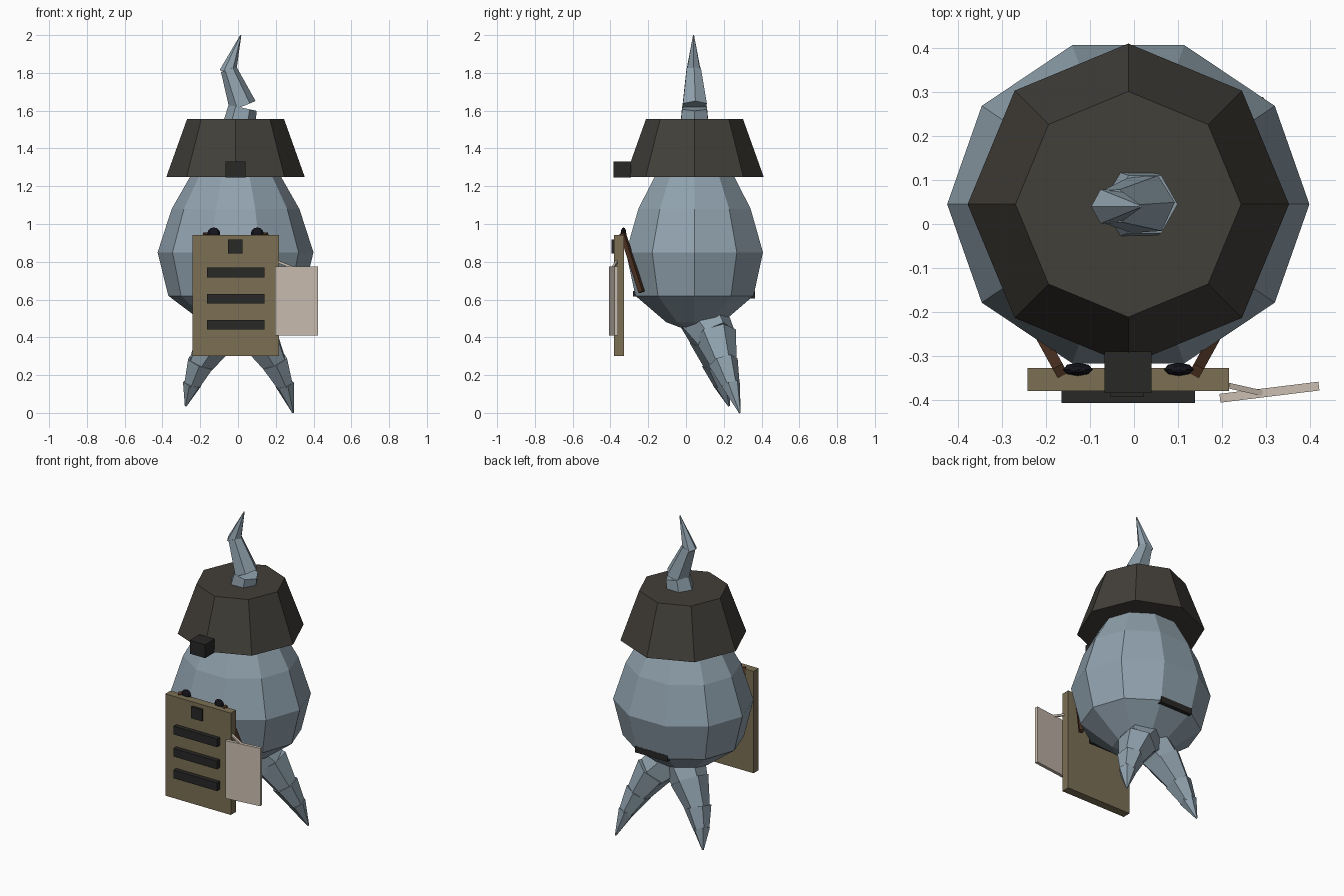
import bpy, math
from mathutils import Vector, Matrix

if "Cube" in bpy.data.objects:
    bpy.data.objects.remove(bpy.data.objects["Cube"])

CX, CY = -0.013, 0.045


def material(name, rgb):
    m = bpy.data.materials.new(name)
    m.diffuse_color = (*rgb, 1)
    m.use_nodes = True
    m.node_tree.nodes["Principled BSDF"].inputs["Base Color"].default_value = m.diffuse_color
    return m


SKIN = material("skin", (0.28, 0.36, 0.42))
HAT = material("hat", (0.055, 0.05, 0.042))
DARK = material("dark", (0.022, 0.021, 0.02))
BLACK = material("black", (0.007, 0.007, 0.012))
WOOD = material("wood", (0.2, 0.16, 0.09))
LEATHER = material("leather", (0.07, 0.03, 0.015))
PAPER = material("paper", (0.6, 0.52, 0.44))


def mesh_object(name, verts, faces, mat):
    me = bpy.data.meshes.new(name)
    me.from_pydata(verts, [], faces)
    me.materials.append(mat)
    ob = bpy.data.objects.new(name, me)
    bpy.context.collection.objects.link(ob)
    return ob


def loft(name, rings, sides, mat):
    """Stack of closed rings with capped ends; each ring is a list of points."""
    verts = [p for r in rings for p in r]
    faces = [tuple(reversed(range(sides)))]
    for k in range(len(rings) - 1):
        for i in range(sides):
            a, b = k * sides + i, k * sides + (i + 1) % sides
            faces.append((a, b, b + sides, a + sides))
    faces.append(tuple(range(len(verts) - sides, len(verts))))
    return mesh_object(name, verts, faces, mat)


def lathe(name, profile, sides, mat, squash=1.0):
    rings = []
    for r, z in profile:
        rings.append([(CX + r * math.cos(math.tau * i / sides),
                       CY + r * squash * math.sin(math.tau * i / sides), z)
                      for i in range(sides)])
    return loft(name, rings, sides, mat)


def box(name, lo, hi, mat, angle=0.0):
    c = (Vector(lo) + Vector(hi)) / 2
    h = (Vector(hi) - Vector(lo)) / 2
    v = [(sx * h.x, sy * h.y, sz * h.z) for sz in (-1, 1)
         for sx, sy in ((-1, -1), (1, -1), (1, 1), (-1, 1))]
    ob = loft(name, [v[:4], v[4:]], 4, mat)
    ob.location = c
    ob.rotation_euler.z = angle
    return ob


def spike(name, p, q, r1, r2, mat, sides=6, flat=1.0):
    """Tapered prism from p to q."""
    p, q = Vector(p), Vector(q)
    rot = (q - p).to_track_quat('Z', 'Y').to_matrix()
    rings = []
    for c, r in ((p, r1), (q, r2)):
        rings.append([c + rot @ Vector((r * math.cos(math.tau * i / sides + math.pi / sides),
                                        r * flat * math.sin(math.tau * i / sides + math.pi / sides), 0))
                      for i in range(sides)])
    return loft(name, rings, sides, mat)


# Egg-shaped body and octagonal hat
lathe("body", [(0.05, 0.44), (0.17, 0.48), (0.356, 0.62), (0.4125, 0.85),
               (0.338, 1.08), (0.235, 1.26), (0.12, 1.4)], 10, SKIN, 0.924)
lathe("hat", [(0.366, 1.25), (0.257, 1.555)], 8, HAT)
box("hat_buckle", (-0.067, -0.385, 1.245), (0.04, -0.29, 1.33), DARK)

# Belt slivers showing at the front and back
box("belt_back", (-0.125, 0.33, 0.605), (0.1, 0.364, 0.645), DARK)
box("belt_front", (-0.125, -0.28, 0.615), (0.1, -0.24, 0.645), DARK)

# Crooked horn in three pieces
spike("horn_base", (0.0, 0.045, 1.5), (0.025, 0.045, 1.615), 0.088, 0.076, SKIN)
spike("horn_middle", (0.025, 0.045, 1.625), (-0.05, 0.04, 1.82), 0.073, 0.043, SKIN)
spike("horn_tip", (-0.055, 0.04, 1.8), (0.015, 0.04, 2.0), 0.045, 0.003, SKIN)

# Jointed, clawed legs
LEGS = {
    "right": [(0.02, 0.10, 0.5), (0.115, 0.16, 0.4), (0.195, 0.20, 0.26),
              (0.25, 0.24, 0.14), (0.292, 0.285, 0.0)],
    "left": [(-0.04, 0.09, 0.5), (-0.12, 0.13, 0.39), (-0.2, 0.165, 0.255),
             (-0.245, 0.195, 0.145), (-0.277, 0.227, 0.036)],
}
RADII = [(0.13, 0.105), (0.112, 0.07), (0.08, 0.046), (0.052, 0.005)]
for side, path in LEGS.items():
    for k, (r1, r2) in enumerate(RADII):
        p, q = Vector(path[k]), Vector(path[k + 1])
        start = p - (q - p) * 0.08
        spike(f"{side}_leg_{k + 1}", start, q, r1, r2, SKIN)

# Board with slats and a small plate
box("board", (-0.242, -0.38, 0.3), (0.216, -0.328, 0.943), WOOD)
for k, z in enumerate((0.467, 0.604, 0.744)):
    box(f"slat_{k + 1}", (-0.165, -0.408, z - 0.026), (0.139, -0.375, z + 0.026), DARK)
box("board_plate", (-0.053, -0.394, 0.845), (0.023, -0.375, 0.918), DARK)

# Paper tag hung beside the board
box("paper_tag", (0.195, -0.393, 0.41), (0.422, -0.373, 0.775), PAPER, math.radians(7))
spike("paper_tie", (0.215, -0.368, 0.8), (0.3, -0.387, 0.765), 0.009, 0.009, PAPER, 4)

# Straps and knobs at the top of the board
for side, s in (("left", -1), ("right", 1)):
    spike(f"{side}_strap", (CX + s * 0.155, -0.335, 0.95), (CX + s * 0.21, -0.235, 0.64),
          0.018, 0.018, LEATHER, 4)
    bpy.ops.mesh.primitive_uv_sphere_add(segments=8, ring_count=6, radius=1,
                                         location=(CX + s * 0.115, -0.331, 0.95))
    knob = bpy.context.object
    knob.name = f"{side}_knob"
    knob.scale = (0.034, 0.015, 0.032)
    knob.data.materials.append(BLACK)
